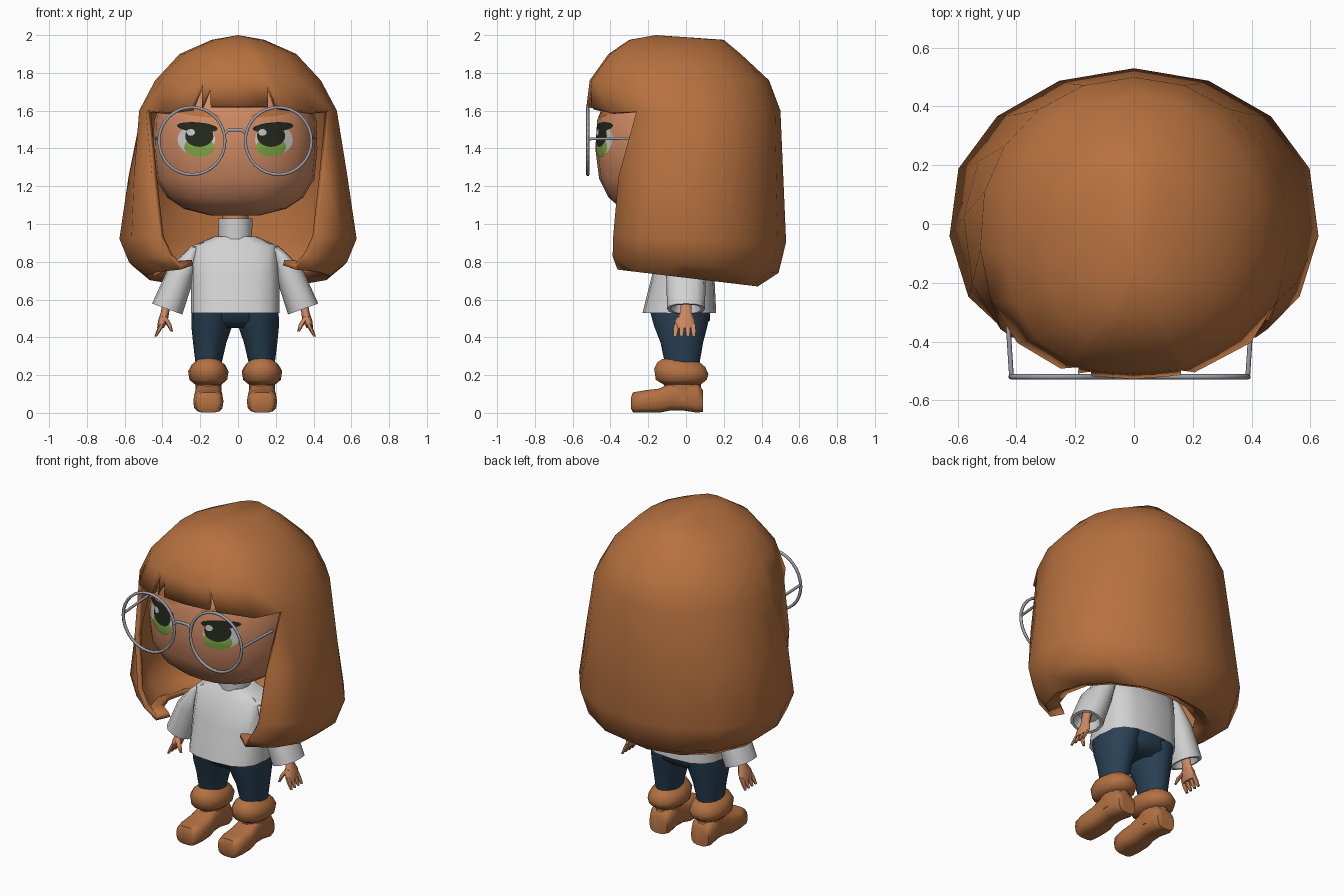
import bpy, bmesh, math
from math import sin, cos, pi, radians
from mathutils import Vector
from mathutils.bvhtree import BVHTree

cube = bpy.data.objects.get("Cube")
if cube:
    bpy.data.objects.remove(cube, do_unlink=True)

MID = -0.015  # the body's own centre line


def material(name, *rgb):
    mat = bpy.data.materials.new(name)
    mat.use_nodes = True
    colour = (*rgb, 1)
    mat.diffuse_color = colour
    mat.node_tree.nodes["Principled BSDF"].inputs["Base Color"].default_value = colour
    return mat


ginger = material("ginger hair", .47, .165, .05)
leather = material("tan leather", .45, .165, .055)
skin = material("skin", .62, .25, .125)
wool = material("pale wool", .64, .64, .64)
denim = material("dark denim", .022, .052, .088)
metal = material("grey metal", .33, .35, .39)
black = material("dark pupil", .018, .022, .012)
green = material("green iris", .22, .4, .06)
white = material("eye white", .6, .6, .6)


def finish(name, bm, mat, angle=55):
    bmesh.ops.recalc_face_normals(bm, faces=bm.faces)
    mesh = bpy.data.meshes.new(name)
    bm.to_mesh(mesh)
    bm.free()
    mesh.materials.append(mat)
    obj = bpy.data.objects.new(name, mesh)
    bpy.context.collection.objects.link(obj)
    bpy.ops.object.select_all(action='DESELECT')
    obj.select_set(True)
    bpy.context.view_layer.objects.active = obj
    bpy.ops.object.shade_smooth_by_angle(angle=radians(angle))
    return obj


def power(value, p):
    return math.copysign(abs(value) ** p, value)


def loft(name, mat, rings, sides=14, p=1, along_y=False, angle=55):
    """Skin rings of (x, y, z, radius, other radius, x tilt, y tilt)."""
    bm = bmesh.new()
    loops = []
    for x, y, z, ra, rb, *tilt in rings:
        tx, ty = tilt or (0, 0)
        loop = []
        for i in range(sides):
            t = 2 * pi * i / sides
            a, b = ra * power(cos(t), p), rb * power(sin(t), p)
            co = (x + a, y, z + b) if along_y else (x + a, y + b, z + tx * a + ty * b)
            loop.append(bm.verts.new(co))
        loops.append(loop)
    for lo, hi in zip(loops, loops[1:]):
        for i in range(sides):
            j = (i + 1) % sides
            bm.faces.new((lo[i], lo[j], hi[j], hi[i]))
    bm.faces.new(loops[0])
    bm.faces.new(loops[-1])
    return finish(name, bm, mat, angle)


def wire(name, points, radius, cyclic=False):
    curve = bpy.data.curves.new(name, 'CURVE')
    curve.dimensions = '3D'
    curve.bevel_depth = radius
    curve.bevel_resolution = 1
    curve.use_fill_caps = True
    spline = curve.splines.new('POLY')
    spline.points.add(len(points) - 1)
    for point, co in zip(spline.points, points):
        point.co = (*co, 1)
    spline.use_cyclic_u = cyclic
    curve.materials.append(metal)
    bpy.context.collection.objects.link(bpy.data.objects.new(name, curve))


# Head: z, half width, front, back
profile = [(1.045, .13, -.24, .05), (1.08, .27, -.34, .15), (1.14, .36, -.41, .25),
           (1.24, .42, -.46, .3), (1.4, .435, -.48, .33), (1.55, .43, -.47, .33),
           (1.68, .38, -.42, .3), (1.8, .26, -.28, .22), (1.87, .08, -.1, .08)]
head = loft("head", skin, [(MID, (f + b) / 2, z, w, (b - f) / 2) for z, w, f, b in profile],
            sides=24, p=.85)
face = BVHTree.FromPolygons([v.co for v in head.data.vertices],
                            [tuple(f.vertices) for f in head.data.polygons])


def painted(name, mat, x, z, rx, rz, lift, slope=0):
    """Thin oval laid on the face."""
    bm = bmesh.new()

    def spot(r, t):
        px, dz = x + r * rx * cos(t), r * rz * sin(t)
        hit = face.ray_cast(Vector((px, -1, z + dz + slope * (px - x))), Vector((0, 1, 0)))[0]
        return bm.verts.new(hit - Vector((0, lift, 0)))

    count = 20
    centre = spot(0, 0)
    loops = [[spot(r, 2 * pi * i / count) for i in range(count)] for r in (.35, .7, 1)]
    for i in range(count):
        j = (i + 1) % count
        bm.faces.new((centre, loops[0][i], loops[0][j]))
        for a, b in zip(loops, loops[1:]):
            bm.faces.new((a[i], b[i], b[j], a[j]))
    finish(name, bm, mat)


# Eyes, brows and spectacles
for side, s in (("right", -1), ("left", 1)):
    painted(side + "_eye_white", white, MID + s * .205, 1.447, .1, .082, .003)
    painted(side + "_iris", green, MID + s * .19, 1.408, .08, .052, .005)
    painted(side + "_pupil", black, MID + s * .19, 1.466, .075, .058, .007)
    painted(side + "_lash", black, MID + s * .2, 1.512, .108, .026, .008, s * .08)
    painted(side + "_glint", white, MID + s * .19 - .045, 1.485, .022, .018, .0095)
    painted(side + "_brow", ginger, MID + s * .21, 1.59, .13, .018, .006, s * .15)
    circle = [(MID + s * .229 + .175 * cos(t), -.52, 1.44 + .178 * sin(t))
              for t in (2 * pi * i / 32 for i in range(32))]
    wire(side + "_lens_rim", circle, .009, True)
    wire(side + "_temple_arm", [(MID + s * .402, -.52, 1.45), (MID + s * .42, -.24, 1.455)], .008)
wire("bridge", [(MID + x, -.52, z) for x, z in
                ((-.055, 1.48), (-.035, 1.497), (.035, 1.497), (.055, 1.48))], .009)

# Hair shell: z, half width, front, back, opening angle, backward slope
shell = [(1.975, .14, -.3, .2, 24, 0), (1.9, .31, -.41, .29, 24, 0),
         (1.76, .44, -.51, .44, 24, 0), (1.6, .525, -.53, .5, 24, 0),
         (1.25, .58, -.5, .515, 42, 0), (.92, .63, -.47, .53, 53, -.03),
         (.79, .58, -.46, .49, 55, -.1), (.715, .49, -.42, .38, 56, -.12),
         (.75, .4, -.36, .28, 58, -.1)]
# Fringe: x share, share of the last step the lock hangs down
fringe = [(-.75, 1.05), (-.48, .95), (-.42, .1), (-.37, .9), (-.32, .25), (-.28, .87),
          (0, .88), (.31, .87), (.35, .2), (.4, .9), (.75, 1.05)]
BACK = 12
bm = bmesh.new()


def hair_point(ring, t):
    z, w, f, b, _, slope = ring
    p = .82 if sin(t) < 0 else 1
    y = (f + b) / 2 + (b - f) / 2 * power(sin(t), p)
    return Vector((w * power(cos(t), p), y, z + slope * y))


grid = []
for k, ring in enumerate(shell):
    start = -radians(ring[4])
    row = [hair_point(ring, start + (pi - 2 * start) * i / BACK) for i in range(BACK + 1)]
    if k < 4:
        for share, drop in fringe:
            t = -math.acos(power(share, 1 / .82))
            co = hair_point(ring, t)
            if k == 3:
                co = hair_point(shell[2], t).lerp(co, drop)
            row.append(co)
    grid.append([bm.verts.new(co) for co in row])
apex = bm.verts.new((0, -.16, 2))
total = len(grid[0])
for i in range(total):
    bm.faces.new((apex, grid[0][i], grid[0][(i + 1) % total]))
for lo, hi in zip(grid, grid[1:]):
    closed = len(hi) == total
    for i in range(total if closed else BACK):
        j = (i + 1) % total
        bm.faces.new((lo[i], lo[j], hi[j], hi[i]))
hair = finish("hair", bm, ginger, 60)
thick = hair.modifiers.new("thickness", 'SOLIDIFY')
thick.thickness = .03
thick.offset = -1

# Sweater
loft("sweater_body", wool, [(MID, -.03, .56, .2, .17), (MID, -.035, .53, .235, .195),
     (MID, -.015, .73, .235, .165), (MID, -.005, .88, .235, .125),
     (MID, 0, .935, .11, .085)], sides=16, p=.7, angle=40)
loft("collar", wool, [(MID, -.01, .9, .088, .088), (MID, -.01, 1.03, .092, .092),
     (MID, -.01, 1.03, .075, .075), (MID, -.01, 1, .07, .07)], angle=40)
loft("neck", skin, [(MID, -.01, .95, .07, .07), (MID, -.01, 1.1, .07, .07)])

# Hips
loft("hips", denim, [(MID, -.02, .45, .12, .1), (MID, -.02, .49, .21, .15),
                     (MID, -.03, .58, .215, .16)], p=.85)

for side, s in (("right", -1), ("left", 1)):
    def at(dx, *rest):
        return (MID + s * dx, *rest)

    # Sleeve with an open cuff
    tilt = (s * .36, 0)
    loft(side + "_sleeve", wool, [
        at(.18, 0, .9, .05, .07, s * -.3, 0), at(.235, 0, .85, .055, .095, s * -.4, 0),
        at(.29, 0, .73, .07, .105, *tilt), at(.36, 0, .55, .08, .1, *tilt),
        at(.36, 0, .55, .065, .082, *tilt), at(.345, 0, .6, .05, .06, *tilt)],
        sides=12, p=.85, angle=45)

    # Hand
    loft(side + "_palm", skin, [
        at(.355, 0, .61, .025, .03), at(.372, 0, .53, .022, .032),
        at(.382, -.005, .49, .026, .055), at(.395, -.008, .45, .018, .055)], sides=10)
    for n, y in enumerate((-.055, -.023, .01, .04)):
        loft(f"{side}_finger_{n + 1}", skin, [
            at(.388, y * .9, .47, .014, .015), at(.405, y, .435, .012, .014),
            at(.42, y * 1.05, .405, .007, .009)], sides=6)
    loft(side + "_thumb", skin, [
        at(.378, -.03, .51, .016, .018), at(.352, -.05, .47, .014, .015),
        at(.335, -.055, .43, .007, .008)], sides=6)

    # Trouser leg
    loft(side + "_trouser_leg", denim, [
        at(.118, -.03, .54, .112, .165), at(.124, -.028, .46, .108, .145),
        at(.135, -.022, .37, .088, .115), at(.142, -.02, .24, .065, .09)])

    # Boot: folded cuff, shaft and foot
    fold = (0, -.1)
    loft(side + "_boot_cuff", leather, [
        at(.142, -.02, .15, .07, .1, 0, 0), at(.142, -.025, .175, .1, .138, 0, 0),
        at(.142, -.025, .22, .107, .147, *fold), at(.142, -.025, .255, .088, .13, *fold),
        at(.142, -.025, .277, .062, .1, *fold), at(.142, -.025, .265, .05, .08, *fold)], p=.9)
    loft(side + "_boot_shaft", leather, [
        at(.142, -.015, .06, .07, .1), at(.142, -.02, .2, .068, .1)])
    foot = [(-.29, .02, .085, .05), (-.28, 0, .11, .068), (-.22, 0, .12, .08),
            (-.14, 0, .13, .078), (-.08, .012, .16, .07), (-.02, .012, .17, .068),
            (.06, 0, .16, .072), (.09, .005, .12, .06)]
    loft(side + "_boot_foot", leather,
         [at(.142, y, (low + top) / 2, w, (top - low) / 2) for y, low, top, w in foot],
         p=.65, along_y=True)
